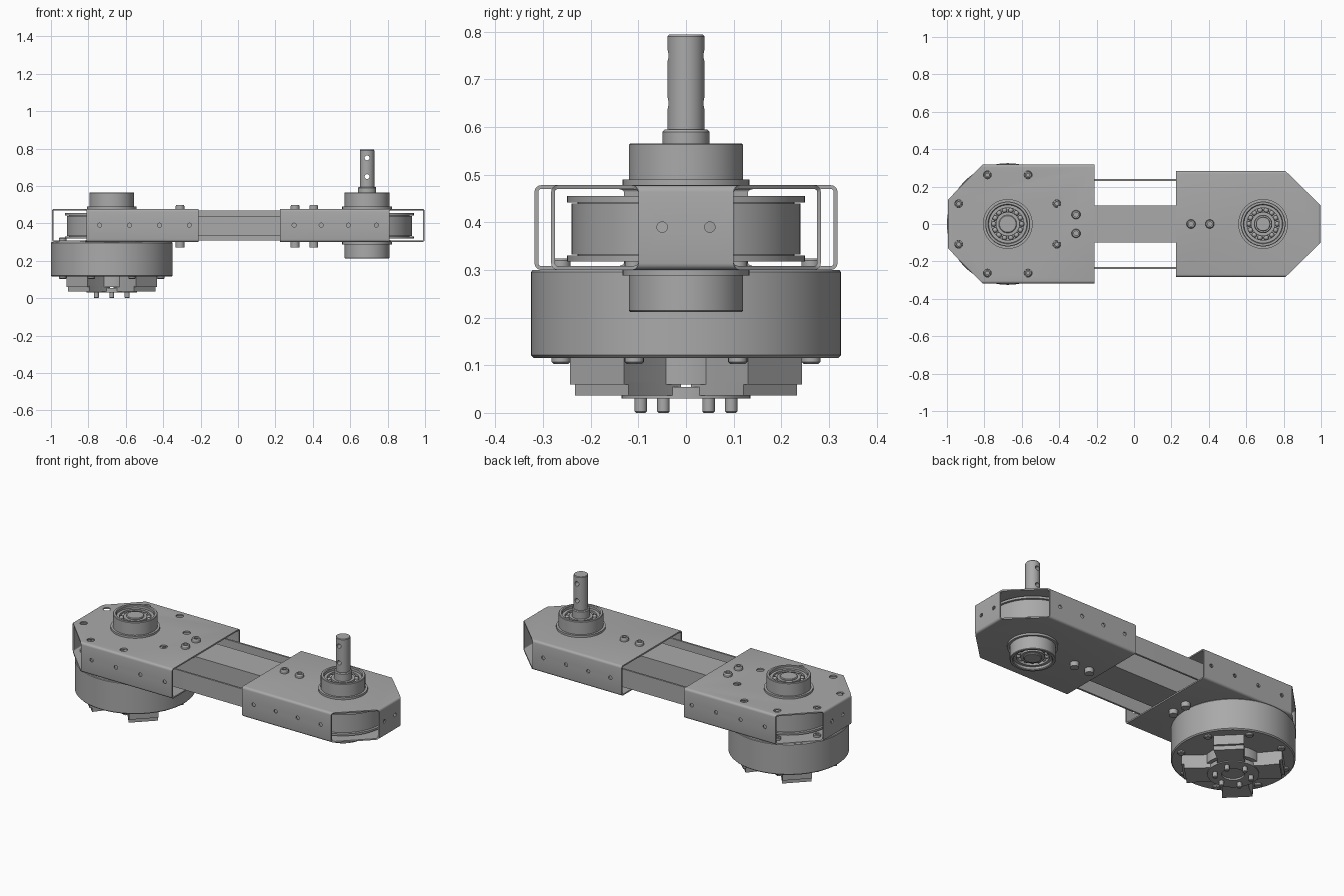
import bpy, bmesh, math
from mathutils import Matrix, Vector

cube = bpy.data.objects.get("Cube")
if cube:
    bpy.data.objects.remove(cube, do_unlink=True)

grey = bpy.data.materials.new("machined grey")
grey.use_nodes = True
grey.diffuse_color = (0.4, 0.4, 0.4, 1)
grey.node_tree.nodes["Principled BSDF"].inputs["Base Color"].default_value = grey.diffuse_color
parts = []
DRIVE, OUT = -0.675, 0.69      # x of the two axes
LOW, HIGH = 0.30, 0.478        # bracket bottom and top


def finish(bm, name):
    bmesh.ops.recalc_face_normals(bm, faces=bm.faces)
    mesh = bpy.data.meshes.new(name)
    bm.to_mesh(mesh)
    bm.free()
    mesh.materials.append(grey)
    ob = bpy.data.objects.new(name, mesh)
    bpy.context.collection.objects.link(ob)
    parts.append(ob)
    return ob


def lathe(name, x, profile, closed=False, y=0, steps=64):
    """Spin (radius, z) points about a vertical axis; open profiles end on the axis."""
    bm = bmesh.new()
    pts = profile + profile[:1] if closed else [(0, profile[0][1])] + profile + [(0, profile[-1][1])]
    vs = [bm.verts.new((r, 0, z)) for r, z in pts]
    es = [bm.edges.new(p) for p in zip(vs, vs[1:])]
    bmesh.ops.spin(bm, geom=vs + es, cent=(0, 0, 0), axis=(0, 0, 1),
                   angle=math.tau, steps=steps, use_merge=True)
    bmesh.ops.remove_doubles(bm, verts=bm.verts, dist=1e-5)
    bmesh.ops.translate(bm, verts=bm.verts, vec=(x, y, 0))
    return finish(bm, name)


def disc(name, x, r, z0, z1, y=0, steps=64):
    return lathe(name, x, [(r, z0), (r, z1)], y=y, steps=steps)


def prism(name, outline, z0, z1, turn=0, x=0):
    bm = bmesh.new()
    face = bm.faces.new([bm.verts.new((px, py, z0)) for px, py in outline])
    top = bmesh.ops.extrude_face_region(bm, geom=[face])["geom"]
    bmesh.ops.translate(bm, verts=[v for v in top if isinstance(v, bmesh.types.BMVert)],
                        vec=(0, 0, z1 - z0))
    bmesh.ops.transform(bm, verts=bm.verts,
                        matrix=Matrix.Translation((x, 0, 0)) @ Matrix.Rotation(turn, 4, 'Z'))
    return finish(bm, name)


def drill(ob, holes):
    """Cut round holes, each given as centre, radius, length and axis."""
    bm = bmesh.new()
    for centre, r, length, axis in holes:
        rot = Vector(axis).to_track_quat('Z', 'Y').to_matrix().to_4x4()
        bmesh.ops.create_cone(bm, cap_ends=True, segments=20, radius1=r, radius2=r,
                              depth=length, matrix=Matrix.Translation(centre) @ rot)
    cutter = finish(bm, "hole_cutter")
    parts.remove(cutter)
    cutter.hide_render = True
    mod = ob.modifiers.new("holes", 'BOOLEAN')
    mod.operation, mod.solver, mod.object = 'DIFFERENCE', 'EXACT', cutter
    bpy.context.view_layer.objects.active = ob
    bpy.ops.object.modifier_apply(modifier=mod.name)
    bpy.data.objects.remove(cutter, do_unlink=True)


def around(x, radius, count, offset):
    for i in range(count):
        a = math.tau * (i + offset) / count
        yield x + radius * math.cos(a), radius * math.sin(a)


def bracket(name, inner, shoulder, end, width, tip):
    """Folded sheet sleeve, open at the inner end and at the cut corners."""
    bm = bmesh.new()
    outline = [(inner, -width), (shoulder, -width), (end, -tip),
               (end, tip), (shoulder, width), (inner, width)]
    rings = [[bm.verts.new((x, y, z)) for x, y in outline] for z in (LOW, HIGH)]
    for ring in rings:
        bm.faces.new(ring)
    for i in (0, 2, 4):
        bm.faces.new((rings[0][i], rings[0][i + 1], rings[1][i + 1], rings[1][i]))
    bmesh.ops.recalc_face_normals(bm, faces=bm.faces)
    folds = [e for e in bm.edges if len(e.link_faces) == 2]
    bmesh.ops.bevel(bm, geom=folds, offset=0.014, segments=4, profile=0.5, affect='EDGES')
    ob = finish(bm, name)
    mod = ob.modifiers.new("sheet", 'SOLIDIFY')
    mod.thickness, mod.offset = 0.008, -1
    bpy.context.view_layer.objects.active = ob
    bpy.ops.object.modifier_apply(modifier=mod.name)
    return ob


# Sheet brackets with side, end and access holes
mid = 0.39
motor_bolts = list(around(DRIVE, 0.284, 8, 0.5))
left = bracket("drive_bracket", -0.21, -0.81, -0.995, 0.318, 0.13)
right = bracket("output_bracket", 0.225, 0.81, 0.998, 0.283, 0.10)
for ob, xs, end in ((left, (-0.74, -0.58, -0.42, -0.26), -0.995),
                    (right, (0.30, 0.445, 0.59, 0.74), 0.998)):
    holes = [((x, 0, mid), 0.011, 1, (0, 1, 0)) for x in xs]
    holes += [((end, y, mid), 0.011, 0.1, (1, 0, 0)) for y in (-0.05, 0.05)]
    if ob is left:
        holes += [((x, y, HIGH), 0.021, 0.1, (0, 0, 1)) for x, y in motor_bolts]
    drill(ob, holes)

# Square arm between the brackets
arm = prism("arm_tube", [(-0.41, -0.1), (0.42, -0.1), (0.42, 0.1), (-0.41, 0.1)],
            LOW + 0.008, HIGH - 0.008)

# Clamp bolts through arm and brackets
for x, y in ((-0.31, 0.05), (-0.31, -0.05), (0.305, 0), (0.405, 0)):
    lathe("clamp_bolt_head", x, [(0.024, HIGH - 0.002), (0.024, 0.492), (0.02, 0.498), (0.012, 0.498),
                                 (0.012, 0.485)], y=y, steps=24)
    disc("clamp_bolt_nut", x, 0.024, 0.272, LOW + 0.002, y=y, steps=24)

# Belt pulleys and the belt around them
for x in (DRIVE, OUT):
    lathe("pulley", x, [(0.25, 0.318), (0.25, 0.33), (0.228, 0.33), (0.228, 0.442),
                        (0.25, 0.442), (0.25, 0.455)])
belt_path = []
for r in (0.229, 0.24):
    loop = []
    for x, start in ((OUT, -math.pi / 2), (DRIVE, math.pi / 2)):
        loop += [(x + r * math.cos(start + math.pi * i / 32),
                  r * math.sin(start + math.pi * i / 32)) for i in range(33)]
    belt_path.append(loop)
bm = bmesh.new()
rings = [[bm.verts.new((x, y, z)) for x, y in belt_path[k]]
         for k, z in ((0, 0.333), (1, 0.333), (1, 0.44), (0, 0.44))]
for a, b in zip(rings, rings[1:] + rings[:1]):
    for i in range(len(a)):
        j = (i + 1) % len(a)
        bm.faces.new((a[i], a[j], b[j], b[i]))
finish(bm, "belt")


def bearing(name, x, base, s):
    """Flanged housing with a ball bearing, pointing up (s=1) or down (s=-1)."""
    def at(pts):
        return [(r, base + s * h) for r, h in pts]
    lathe(name + "_housing", x, at([(0.133, -0.002), (0.133, 0.012), (0.12, 0.012), (0.12, 0.085),
          (0.117, 0.088), (0.106, 0.088), (0.102, 0.084), (0.102, 0.03)]))
    lathe(name + "_outer_race", x, at([(0.102, 0.025), (0.102, 0.07), (0.086, 0.07), (0.086, 0.025)]), True)
    lathe(name + "_inner_race", x, at([(0.064, 0.025), (0.064, 0.07), (0.046, 0.07), (0.046, 0.025)]), True)
    bm = bmesh.new()
    for bx, by in around(x, 0.075, 14, 0):
        bmesh.ops.create_uvsphere(bm, u_segments=12, v_segments=8, radius=0.014,
                                  matrix=Matrix.Translation((bx, by, base + s * 0.052)))
    finish(bm, name + "_balls")
    lathe(name + "_shaft_end", x, at([(0.048, 0.02), (0.048, 0.074), (0.044, 0.078)]))


bearing("drive_bearing", DRIVE, HIGH, 1)
bearing("output_upper_bearing", OUT, HIGH, 1)
bearing("output_lower_bearing", OUT, LOW, -1)

# Stepped output shaft with two cross holes
shaft = lathe("output_shaft", OUT, [(0.049, 0.5), (0.049, 0.59), (0.045, 0.595), (0.039, 0.595),
                                    (0.039, 0.79), (0.036, 0.794)])
drill(shaft, [((OUT, 0, z), 0.013, 0.2, (0, 1, 0)) for z in (0.65, 0.75)])

# Motor body, rotor core and bottom hub
lathe("motor_body", DRIVE, [(0.15, 0.06), (0.15, 0.115), (0.319, 0.115), (0.325, 0.121),
                            (0.325, 0.296), (0.322, 0.30)], steps=96)
lathe("motor_hub", DRIVE, [(0.135, 0.054), (0.135, 0.03), (0.06, 0.03), (0.06, 0.04)])
for i in range(4):
    turn = math.pi / 4 + i * math.pi / 2
    for z0, z1, reach in ((0.036, 0.065, 0.25), (0.06, 0.118, 0.264)):
        prism("motor_arm", [(0.09, -0.075), (0.16, -0.07), (reach, -0.08),
                            (reach, 0.08), (0.16, 0.07), (0.09, 0.075)], z0, z1, turn, DRIVE)

# Motor bolts: hub ring, underside and mounting heads
for x, y in around(DRIVE, 0.095, 6, 0.5):
    lathe("hub_bolt", x, [(0.013, 0.034), (0.013, 0.003), (0.010, 0)], y=y, steps=20)
for x, y in motor_bolts:
    lathe("motor_lower_bolt", x, [(0.02, 0.118), (0.02, 0.107), (0.016, 0.103)], y=y, steps=20)
    lathe("motor_upper_bolt", x, [(0.02, LOW), (0.02, 0.32), (0.015, 0.324), (0.009, 0.324), (0.009, 0.314)],
          y=y, steps=20)

# Shading
bpy.ops.object.select_all(action='DESELECT')
for ob in parts:
    ob.select_set(True)
bpy.context.view_layer.objects.active = parts[0]
bpy.ops.object.shade_smooth_by_angle(angle=math.radians(30))
